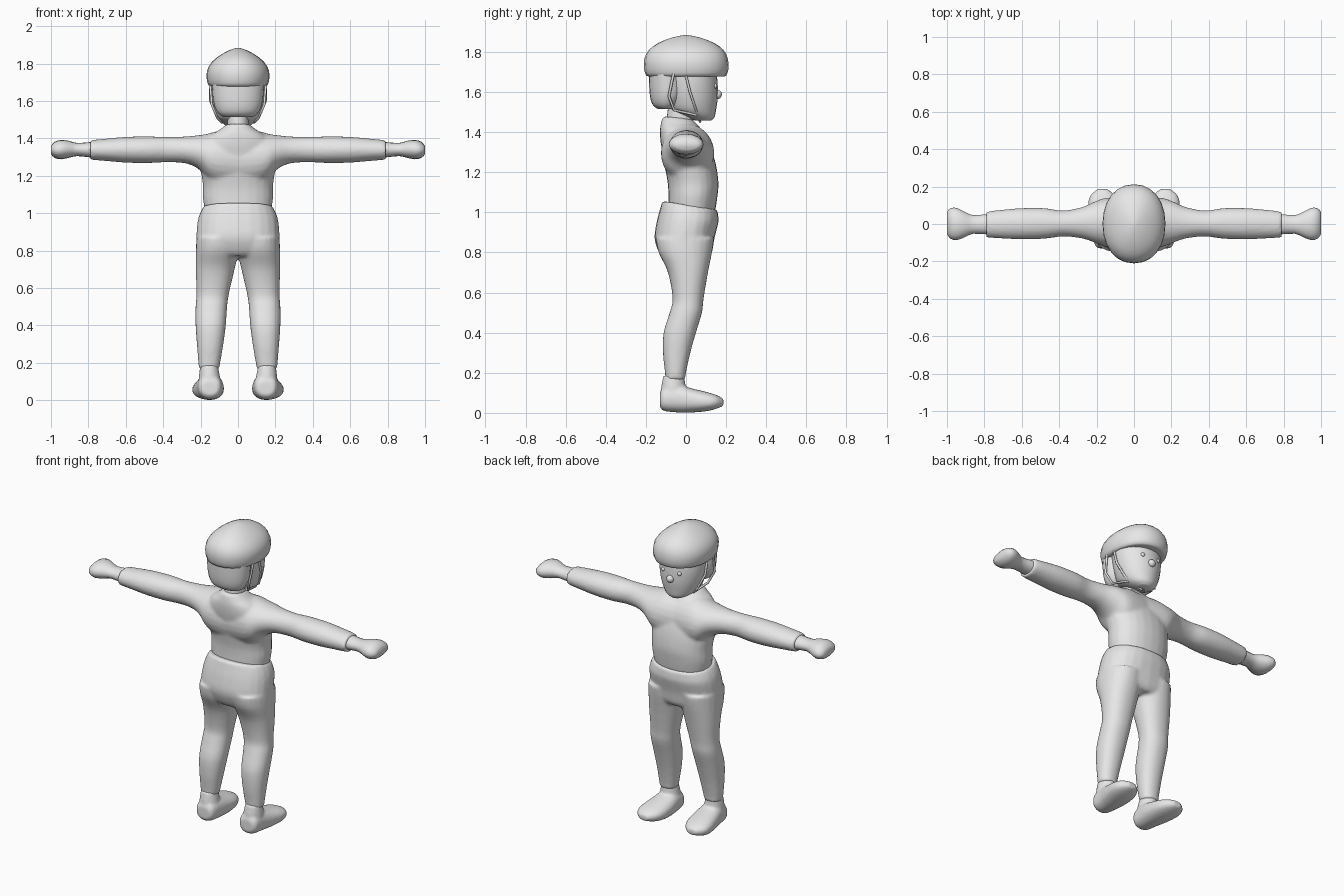
import bpy, bmesh, math
from mathutils import Vector

grey = bpy.data.materials.new("plain grey")
grey.diffuse_color = (0.8, 0.8, 0.8, 1)


def spline(p0, p1, p2, p3, t):
    return 0.5 * (2 * p1 + (p2 - p0) * t + (2 * p0 - 5 * p1 + 4 * p2 - p3) * t * t
                  + (3 * p1 - p0 - 3 * p2 + p3) * t ** 3)


def loft(bm, axis, rings, side=1, power=2.0, sides=24, steps=4):
    """Rings are (position, a0, a1, b0, b1[, tilt]): extents on the two other axes."""
    rings = [tuple(r) + (0,) * (6 - len(r)) for r in rings]
    n = len(rings)
    dense = []
    for i in range(n - 1):
        q = [rings[max(i - 1, 0)], rings[i], rings[i + 1], rings[min(i + 2, n - 1)]]
        for s in range(steps):
            dense.append([spline(*(r[k] for r in q), s / steps) for k in range(6)])
    dense.append(rings[-1])
    loops = []
    for pos, a0, a1, b0, b1, tilt in dense:
        loop = []
        for j in range(sides):
            c, s = (f(2 * math.pi * j / sides) for f in (math.cos, math.sin))
            u = (a0 + a1) / 2 + (a1 - a0) / 2 * math.copysign(abs(c) ** (2 / power), c)
            v = (b0 + b1) / 2 + (b1 - b0) / 2 * math.copysign(abs(s) ** (2 / power), s)
            p = {'x': (pos, u, v), 'y': (u, pos, v), 'z': (u, v, pos + tilt * v)}[axis]
            loop.append(bm.verts.new((p[0] * side, p[1], p[2])))
        loops.append(loop)
    faces = [bm.faces.new(loops[0]), bm.faces.new(loops[-1][::-1])]
    for l0, l1 in zip(loops, loops[1:]):
        for j in range(sides):
            k = (j + 1) % sides
            faces.append(bm.faces.new((l0[j], l1[j], l1[k], l0[k])))
    bmesh.ops.recalc_face_normals(bm, faces=faces)


def finish(name, bm, voxel=0, smooth=0):
    me = bpy.data.meshes.new(name)
    bm.to_mesh(me)
    bm.free()
    ob = bpy.data.objects.new(name, me)
    bpy.context.collection.objects.link(ob)
    me.materials.append(grey)
    bpy.ops.object.select_all(action='DESELECT')
    bpy.context.view_layer.objects.active = ob
    ob.select_set(True)
    bpy.ops.object.shade_smooth_by_angle(angle=math.radians(50))
    if voxel:  # fuse overlapping lofts into one soft skin
        m = ob.modifiers.new("fuse", 'REMESH')
        m.mode, m.voxel_size, m.use_smooth_shade = 'VOXEL', voxel, True
        s = ob.modifiers.new("soften", 'SMOOTH')
        s.factor, s.iterations = 0.5, smooth
    return ob


# sweater: torso and sleeves
bm = bmesh.new()
loft(bm, 'z', [(1.0, -.175, .175, -.09, .145), (1.08, -.188, .188, -.088, .157),
               (1.15, -.188, .188, -.092, .162), (1.25, -.2, .2, -.11, .147),
               (1.35, -.19, .19, -.127, .112), (1.41, -.15, .15, -.13, .08),
               (1.445, -.1, .1, -.125, .05), (1.468, -.065, .065, -.115, .03, -.1)], power=2.2)
for side in (-1, 1):
    loft(bm, 'x', [(0, -.12, .13, 1.14, 1.44), (.1, -.125, .14, 1.15, 1.44),
                   (.16, -.12, .138, 1.18, 1.425), (.21, -.1, .12, 1.235, 1.417),
                   (.28, -.077, .09, 1.266, 1.41), (.38, -.067, .072, 1.272, 1.408),
                   (.48, -.079, .085, 1.268, 1.41), (.6, -.082, .085, 1.27, 1.408),
                   (.72, -.077, .075, 1.28, 1.397), (.79, -.072, .066, 1.285, 1.39)], side)
finish("sweater", bm, .01, 5)

# trousers: hips and legs
bm = bmesh.new()
loft(bm, 'z', [(.77, -.16, .16, -.11, .11), (.8, -.215, .215, -.135, .13),
               (.87, -.222, .222, -.157, .142), (.95, -.217, .217, -.147, .162),
               (1.0, -.204, .204, -.13, .161, -.12), (1.038, -.185, .185, -.118, .158, -.16)],
     power=2.3)
for side in (-1, 1):
    loft(bm, 'z', [(.165, .102, .208, -.103, -.003), (.2, .095, .212, -.105, 0),
                   (.3, .078, .22, -.115, .022), (.4, .065, .227, -.112, .05),
                   (.5, .058, .227, -.082, .08), (.57, .048, .222, -.067, .088),
                   (.7, .018, .226, -.09, .11), (.8, -.005, .226, -.137, .13),
                   (.87, -.01, .222, -.15, .14)], side, 2.2)
finish("trousers", bm, .01, 5)

for side, label in ((-1, "left"), (1, "right")):
    # shoe: ankle column and long foot
    bm = bmesh.new()
    loft(bm, 'z', [(.05, .085, .215, -.125, .02), (.12, .095, .21, -.125, .0),
                   (.185, .108, .202, -.113, -.008)], side)
    loft(bm, 'y', [(-.13, .11, .19, .03, .1), (-.11, .09, .21, .01, .13),
                   (-.04, .08, .22, .002, .14), (.03, .075, .235, .002, .122),
                   (.1, .08, .245, .008, .105), (.15, .1, .235, .02, .09),
                   (.187, .14, .195, .035, .07)], side, 2.3)
    finish(label + "_shoe", bm, .008, 4)

    # hand: wrist flaring into a mitten fist
    bm = bmesh.new()
    loft(bm, 'x', [(.74, -.055, .055, 1.295, 1.382), (.79, -.055, .052, 1.298, 1.38),
                   (.86, -.052, .047, 1.305, 1.375), (.9, -.068, .062, 1.297, 1.386),
                   (.945, -.086, .085, 1.288, 1.392), (.98, -.079, .085, 1.295, 1.382),
                   (1.0, -.055, .065, 1.315, 1.36)], side, steps=2, sides=16)
    finish(label + "_hand", bm)

    # eye
    bm = bmesh.new()
    bmesh.ops.create_uvsphere(bm, u_segments=12, v_segments=8, radius=.013)
    bmesh.ops.translate(bm, verts=bm.verts, vec=(side * .055, .143, 1.63))
    finish(label + "_eye", bm)

    # helmet strap: front and rear branches joining under the chin
    cu = bpy.data.curves.new(label + "_strap", 'CURVE')
    cu.dimensions, cu.bevel_depth, cu.bevel_resolution = '3D', .007, 1
    for pts in (((.148, -.005, 1.7), (.147, .02, 1.6), (.11, .05, 1.51), (0, .07, 1.452)),
                ((.15, -.06, 1.7), (.14, -.085, 1.58), (.11, -.06, 1.51), (.085, .055, 1.485))):
        sp = cu.splines.new('POLY')
        sp.points.add(len(pts) - 1)
        for p, c in zip(sp.points, pts):
            p.co = (c[0] * side, c[1], c[2], 1)
    ob = bpy.data.objects.new(label + "_strap", cu)
    bpy.context.collection.objects.link(ob)
    cu.materials.append(grey)

# neck
bm = bmesh.new()
loft(bm, 'z', [(1.42, -.058, .058, -.1, .035, -.2), (1.54, -.055, .055, -.085, .04, -.2)])
finish("neck", bm)

# head and back hair
bm = bmesh.new()
loft(bm, 'z', [(1.457, -.04, .04, .05, .125), (1.475, -.075, .075, 0, .142),
               (1.51, -.108, .108, -.075, .15), (1.57, -.13, .13, -.1, .158),
               (1.64, -.142, .142, -.11, .158), (1.72, -.145, .145, -.12, .15)])
finish("head", bm)
bm = bmesh.new()
loft(bm, 'z', [(1.515, -.08, .08, -.14, -.06), (1.54, -.11, .11, -.168, -.03),
               (1.6, -.132, .132, -.182, 0), (1.72, -.14, .14, -.185, 0)])
finish("hair", bm)

# nose
bm = bmesh.new()
bmesh.ops.create_uvsphere(bm, u_segments=16, v_segments=10, radius=.023)
bmesh.ops.translate(bm, verts=bm.verts, vec=(0, .156, 1.588))
finish("nose", bm)

# helmet: long dome with a tucked rim
bm = bmesh.new()
loft(bm, 'z', [(1.678, -.14, .14, -.18, .185), (1.682, -.157, .157, -.198, .2),
               (1.715, -.167, .167, -.209, .212), (1.765, -.165, .165, -.208, .209),
               (1.81, -.138, .138, -.185, .187), (1.845, -.095, .095, -.138, .14),
               (1.872, -.045, .045, -.07, .07), (1.884, -.006, .006, -.01, .01)],
     power=2.15, steps=2)
finish("helmet", bm)
